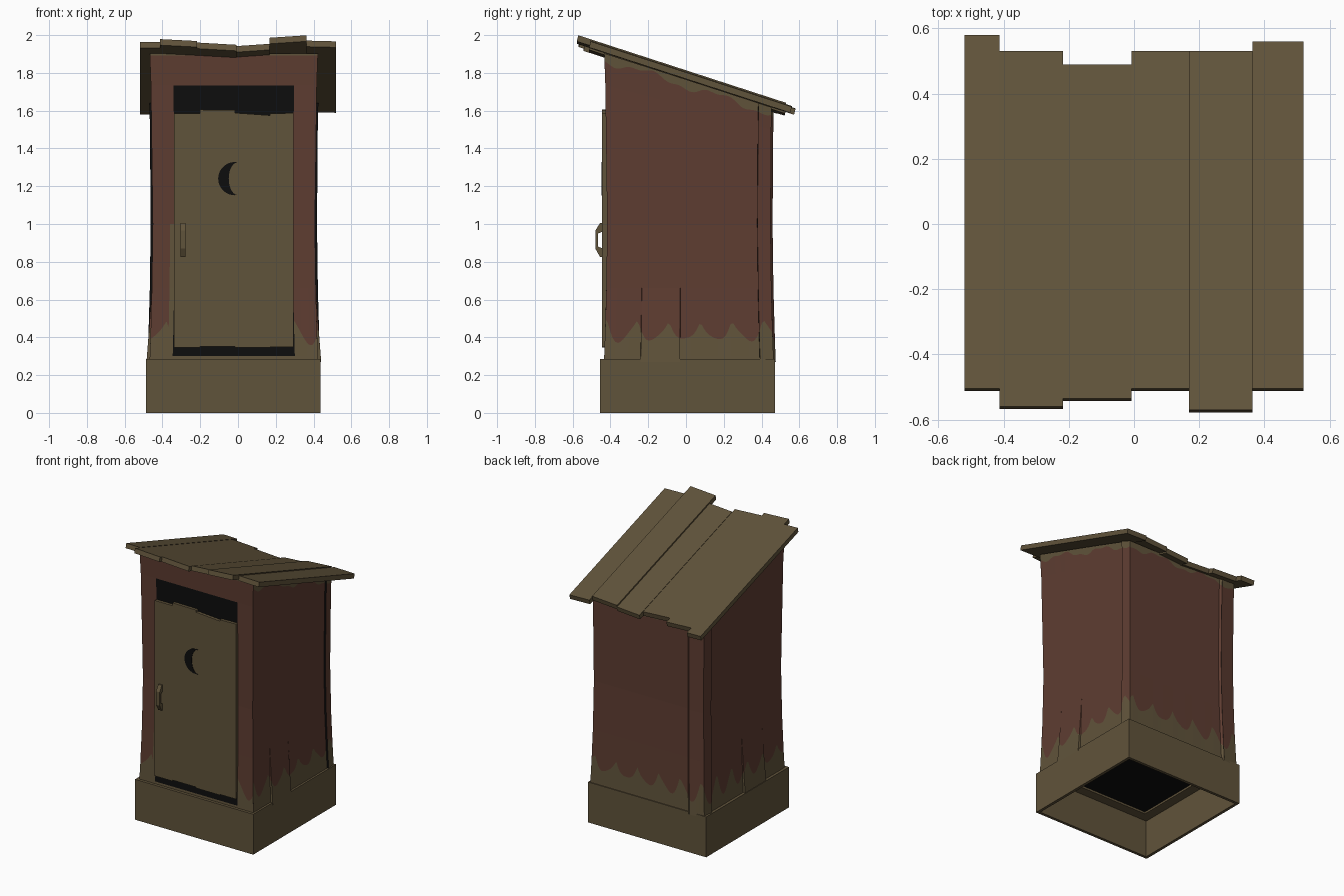
import bpy, bmesh, math
from mathutils import Vector

if "Cube" in bpy.data.objects:
    bpy.data.objects.remove(bpy.data.objects["Cube"])


def material(name, rgb):
    m = bpy.data.materials.new(name)
    m.diffuse_color = (*rgb, 1)
    m.use_nodes = True
    m.node_tree.nodes["Principled BSDF"].inputs["Base Color"].default_value = m.diffuse_color
    return m


WOOD = material("weathered_wood", (0.118, 0.087, 0.043))
RED = material("faded_red_paint", (0.112, 0.046, 0.031))
BLACK = material("dark_gap", (0.004, 0.004, 0.004))


def finish(name, bm, mats, recalc=True):
    if recalc:
        bmesh.ops.recalc_face_normals(bm, faces=bm.faces)
    me = bpy.data.meshes.new(name)
    bm.to_mesh(me)
    bm.free()
    for m in mats:
        me.materials.append(m)
    ob = bpy.data.objects.new(name, me)
    bpy.context.collection.objects.link(ob)
    return ob


def prism(name, profile, direction, mat):
    """Extrude a planar outline along a direction."""
    bm = bmesh.new()
    f = bm.faces.new([bm.verts.new(p) for p in profile])
    ext = bmesh.ops.extrude_face_region(bm, geom=[f])["geom"]
    vs = [e for e in ext if isinstance(e, bmesh.types.BMVert)]
    bmesh.ops.translate(bm, verts=vs, vec=direction)
    return finish(name, bm, [mat])


def frame(name, x0, x1, y0, y1, w, z0, z1, mat):
    """Rectangular ring of width w."""
    bm = bmesh.new()
    rings = []
    for i, z in ((0, z0), (0, z1), (w, z1), (w, z0)):
        rings.append([bm.verts.new((x, y, z)) for x, y in (
            (x0 + i, y0 + i), (x1 - i, y0 + i), (x1 - i, y1 - i), (x0 + i, y1 - i))])
    for k in range(4):
        a, b = rings[k], rings[(k + 1) % 4]
        for j in range(4):
            n = (j + 1) % 4
            bm.faces.new((a[j], a[n], b[n], b[j]))
    return finish(name, bm, [mat])


# base skirt, ledge and dark floor
frame("base_skirt", -0.487, 0.438, -0.455, 0.47, 0.02, 0, 0.285, WOOD)
frame("base_ledge", -0.48, 0.43, -0.448, 0.463, 0.08, 0.262, 0.276, WOOD)
prism("dark_floor", [(-0.45, -0.42, 0.277), (0.4, -0.42, 0.277), (0.4, 0.44, 0.277), (-0.45, 0.44, 0.277)],
      (0, 0, 0.008), BLACK)

# walls: slightly pinched in the middle, tops follow the roof slope
C, H = (-0.022, 0.015), (0.437, 0.44)
SLOPE = -0.325
EPS = 0.0015
DOOR = (-0.34, 0.295)


def flare(z):
    return 0.016 * ((z - 1.1) / 0.8) ** 2 - 0.008


def top_z(y):
    return 1.905 + SLOPE * (y + 0.43)


def drip(u, ph):
    return 0.37 + 0.14 * (1 - abs(math.sin(19 * u + ph))) + 0.025 * math.sin(41 * u + ph)


def wall(name, axis, sign, phase, kick=None, step=None, front=False):
    """axis is the outward axis; kick = plank bent out at the foot,
    step = (start, end) of a plank standing proud at the start."""
    run = 1 - axis
    lo, hi = C[run] - H[run], C[run] + H[run]
    us = [lo + (hi - lo) * i / 64 for i in range(65)]
    breaks = list(kick or ()) + ([step[0]] if step else [])
    for b in breaks:
        us = [u for u in us if abs(u - b) > 0.004] + [b - EPS, b]
    if front:
        us = [u for u in us if min(abs(u - d) for d in DOOR) > 0.004] + [-0.365, *DOOR]
    us.sort()
    bm = bmesh.new()
    grid = []
    for u in us:
        t = (u - C[run]) / H[run]
        y = u if run == 1 else C[1] + sign * H[1]
        tz = top_z(y)
        strip = 0.012 if front else 0.035 + 0.018 * math.sin(17 * u + phase) + 0.008 * math.sin(47 * u)
        zs = [0.27, 0.30, drip(u, phase), 0.66, 1.0, 1 + (tz - 1) * 0.812, tz - strip, tz]
        col = []
        for z in zs:
            off = 0
            if kick and kick[0] - EPS / 2 < u < kick[1] - EPS / 2:
                off = 0.016 * max(0, 0.66 - z) / 0.38
            if step and min(step) - EPS / 2 < u < max(step) - EPS / 2 + 0.01:
                off = 0.011 * max(0, 1 - abs(u - step[0]) / abs(step[1] - step[0]))
            p = [0, 0, z]
            p[run] = C[run] + t * (H[run] + flare(z))
            p[axis] = C[axis] + sign * (H[axis] + flare(z) + off)
            col.append(bm.verts.new(p))
        grid.append(col)
    out = Vector((0, 0, 0))
    out[axis] = sign
    for i in range(len(us) - 1):
        um = (us[i] + us[i + 1]) / 2
        for r in range(7):
            f = bm.faces.new((grid[i][r], grid[i + 1][r], grid[i + 1][r + 1], grid[i][r + 1]))
            f.normal_update()
            if f.normal.dot(out) < 0:
                f.normal_flip()
            f.material_index = 0 if r in (0, 1, 6) else 1
            if front and DOOR[0] < um < DOOR[1] and 1 <= r <= 4:
                f.material_index = 2
            elif front and -0.365 < um < DOOR[0] and r < 4:
                f.material_index = 0
            if step and abs(um - step[0]) < EPS:
                f.material_index = 2
    finish(name, bm, [WOOD, RED, BLACK], recalc=False)


wall("front_wall", 1, -1, 0.9, front=True)
wall("back_wall", 1, 1, 2.0, step=(-0.35, -0.459))
wall("right_wall", 0, 1, 1.7, kick=(-0.235, -0.03), step=(0.385, 0.455))
wall("left_wall", 0, -1, 0.4, kick=(-0.2, 0.03), step=(0.385, 0.455))

# roof planks: x range, front end, back end, sag at each edge
for i, (x0, x1, y0, y1, s0, s1) in enumerate((
        (-0.52, -0.413, -0.505, 0.58, -0.014, -0.016),
        (-0.413, -0.218, -0.56, 0.53, -0.018, -0.028),
        (-0.218, -0.007, -0.535, 0.49, -0.028, -0.040),
        (-0.007, 0.168, -0.505, 0.53, -0.037, -0.025),
        (0.168, 0.363, -0.57, 0.53, -0.014, -0.001),
        (0.363, 0.52, -0.505, 0.56, -0.008, -0.012))):
    th, lean = 0.032, 0.008

    def section(y):
        z = 2.0 + SLOPE * (y + 0.57)
        return [(x0, y, z + s0), (x1, y, z + s1),
                (x1, y - lean, z + s1 - th), (x0, y - lean, z + s0 - th)]
    prism(f"roof_plank_{i + 1}", section(y0), (0, y1 - y0, SLOPE * (y1 - y0)), WOOD)

# door planks
for i, (x0, x1, z0, za, zb) in enumerate((
        (-0.34, -0.2, 0.345, 1.585, 1.585), (-0.2, -0.015, 0.352, 1.605, 1.603),
        (-0.015, 0.17, 0.345, 1.588, 1.575), (0.17, 0.295, 0.35, 1.585, 1.587))):
    prism(f"door_plank_{i + 1}", [(x0, -0.445, z0), (x1, -0.445, z0), (x1, -0.445, zb), (x0, -0.445, za)],
          (0, 0.026, 0), WOOD)

# crescent moon opening
outer = [(-0.017 + 0.088 * math.cos(a), -0.4485, 1.24 + 0.088 * math.sin(a))
         for a in (math.radians(80 + 10 * k) for k in range(21))]
inner = [(-0.002 + 0.047 * math.cos(a), -0.4485, 1.24 + 0.086 * math.sin(a))
         for a in (math.radians(261 - 9 * k) for k in range(19))]
prism("moon_opening", outer + inner, (0, 0.003, 0), BLACK)

# door handle
prism("door_handle", [(-0.305, y, z) for y, z in (
    (-0.44, 0.825), (-0.455, 0.825), (-0.48, 0.87), (-0.48, 0.965), (-0.455, 1.005), (-0.44, 1.005),
    (-0.44, 0.96), (-0.465, 0.95), (-0.465, 0.88), (-0.44, 0.87))], (0.028, 0, 0), WOOD)
